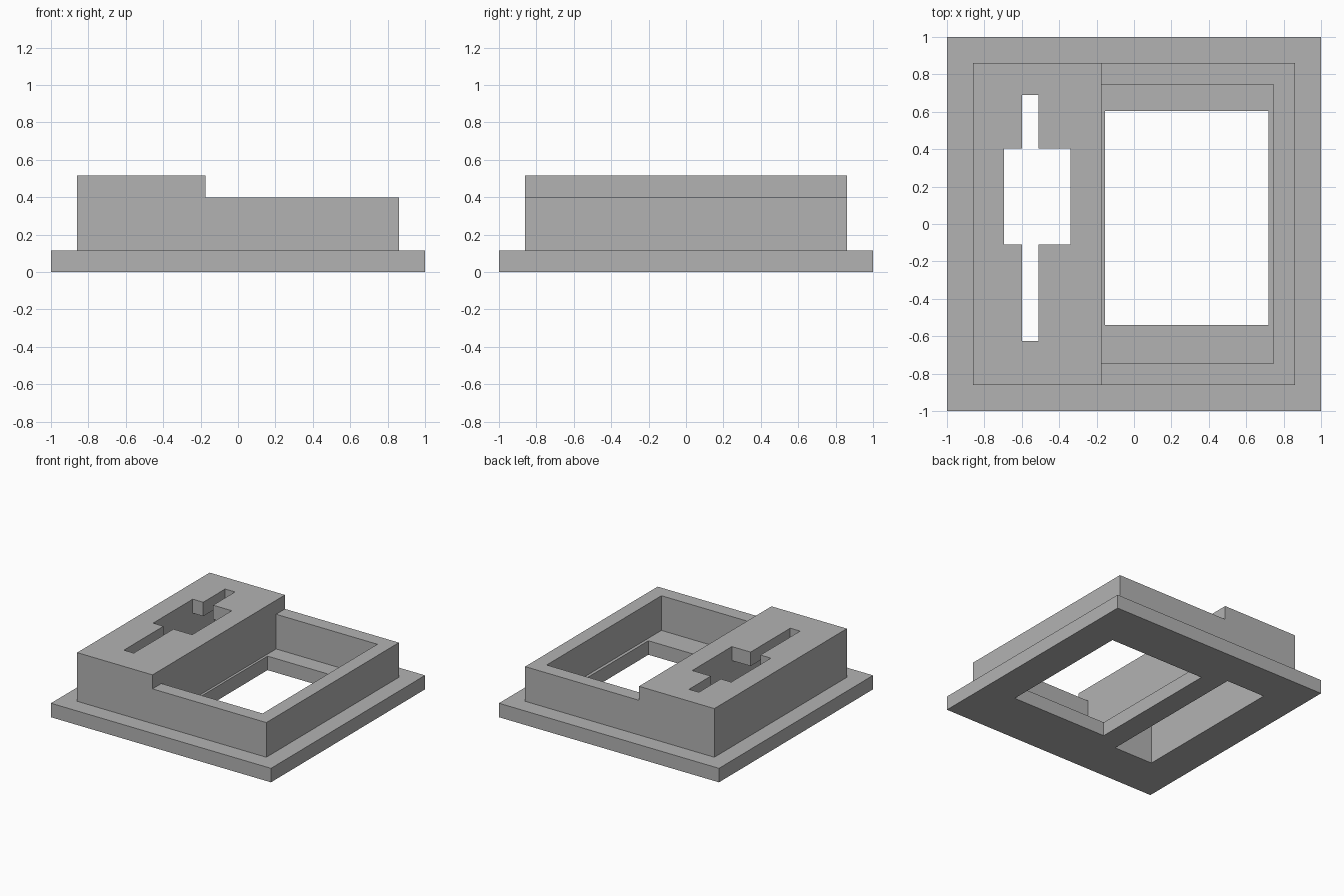
import bpy
import bmesh

cube = bpy.data.objects.get("Cube")
if cube:
    bpy.data.objects.remove(cube, do_unlink=True)

# Shared levels and edges
PLATE_TOP, RIM_TOP, TALL_TOP = 0.115, 0.40, 0.515
STEP_X, OUTER = -0.175, 0.86
BELOW, ABOVE = -0.1, 0.7

grey = bpy.data.materials.new("plain_grey")
grey.use_nodes = True
grey.diffuse_color = (0.45, 0.45, 0.45, 1)
grey.node_tree.nodes["Principled BSDF"].inputs["Base Color"].default_value = grey.diffuse_color


def prism(name, outline, y0, y1):
    """Extrude an x-z outline along y."""
    bm = bmesh.new()
    face = bm.faces.new([bm.verts.new((x, y0, z)) for x, z in outline])
    ext = bmesh.ops.extrude_face_region(bm, geom=[face])
    verts = [v for v in ext["geom"] if isinstance(v, bmesh.types.BMVert)]
    bmesh.ops.translate(bm, vec=(0, y1 - y0, 0), verts=verts)
    bmesh.ops.recalc_face_normals(bm, faces=bm.faces)
    mesh = bpy.data.meshes.new(name)
    bm.to_mesh(mesh)
    bm.free()
    mesh.materials.append(grey)
    obj = bpy.data.objects.new(name, mesh)
    bpy.context.scene.collection.objects.link(obj)
    return obj


def box(name, x0, x1, y0, y1, z0, z1):
    return prism(name, [(x0, z0), (x1, z0), (x1, z1), (x0, z1)], y0, y1)


def combine(target, tool, operation):
    """Apply a boolean to the target and remove the tool."""
    mod = target.modifiers.new(tool.name, "BOOLEAN")
    mod.operation = operation
    mod.solver = "EXACT"
    mod.object = tool
    tool.hide_render = True
    graph = bpy.context.evaluated_depsgraph_get()
    result = bpy.data.meshes.new_from_object(target.evaluated_get(graph))
    target.modifiers.clear()
    target.data = result
    bpy.data.objects.remove(tool, do_unlink=True)


# Flange plate and the stepped housing standing on it
body = box("stepped_housing", -1, 1, -1, 1, 0, PLATE_TOP)
step_profile = [(-OUTER, 0.05), (OUTER, 0.05), (OUTER, RIM_TOP),
                (STEP_X, RIM_TOP), (STEP_X, TALL_TOP), (-OUTER, TALL_TOP)]
combine(body, prism("housing", step_profile, -OUTER, OUTER), "UNION")

# Large pocket, and the window through its floor
combine(body, box("pocket", STEP_X, 0.745, -0.745, 0.745, PLATE_TOP, ABOVE), "DIFFERENCE")
combine(body, box("floor_window", -0.155, 0.72, -0.54, 0.605, BELOW, 0.2), "DIFFERENCE")

# Cavity under the tall block, open below
combine(body, box("cavity", -0.695, -0.34, -0.625, 0.69, BELOW, RIM_TOP), "DIFFERENCE")

# Cross-shaped opening through the roof of the cavity
combine(body, box("wide_opening", -0.695, -0.34, -0.11, 0.405, 0.3, ABOVE), "DIFFERENCE")
combine(body, box("long_slot", -0.6, -0.51, -0.625, 0.69, 0.3, ABOVE), "DIFFERENCE")
